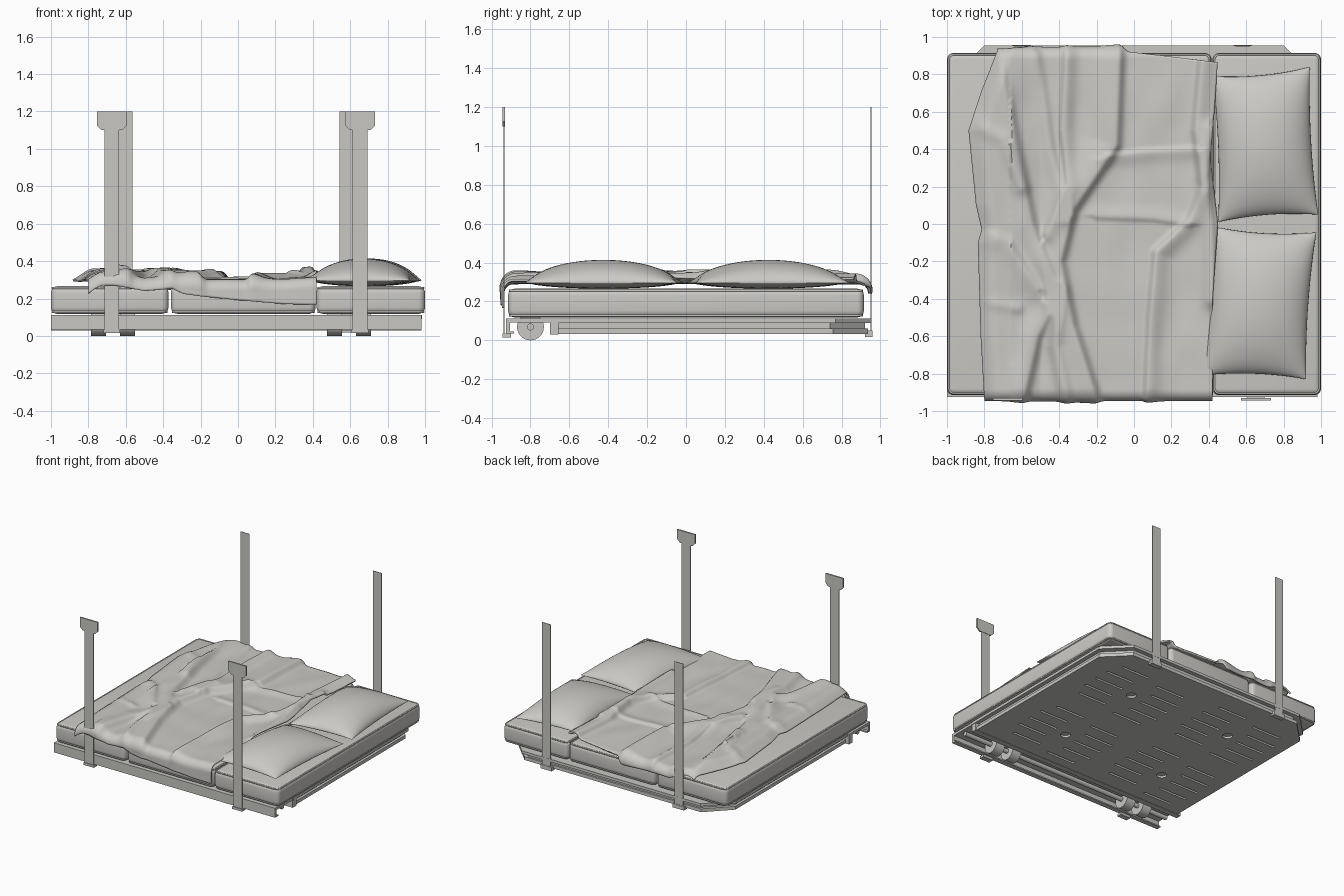
import bpy, bmesh, math
from mathutils import Vector, noise

if "Cube" in bpy.data.objects:
    bpy.data.objects.remove(bpy.data.objects["Cube"])


def material(name, rgb):
    m = bpy.data.materials.new(name)
    m.diffuse_color = (*rgb, 1)
    m.use_nodes = True
    m.node_tree.nodes["Principled BSDF"].inputs["Base Color"].default_value = m.diffuse_color
    return m


FABRIC = material("warm light grey fabric", (0.60, 0.59, 0.565))
METAL = material("light grey frame", (0.58, 0.575, 0.55))


def make(name, bm, mat, smooth=None):
    bmesh.ops.recalc_face_normals(bm, faces=bm.faces)
    me = bpy.data.meshes.new(name)
    bm.to_mesh(me)
    bm.free()
    ob = bpy.data.objects.new(name, me)
    bpy.context.collection.objects.link(ob)
    me.materials.append(mat)
    if smooth:
        bpy.ops.object.select_all(action='DESELECT')
        ob.select_set(True)
        bpy.context.view_layer.objects.active = ob
        bpy.ops.object.shade_smooth_by_angle(angle=math.radians(smooth))
    return ob


def add_prism(bm, pts, vec):
    """Extrude a closed outline of 3D points along vec."""
    a = [bm.verts.new(p) for p in pts]
    b = [bm.verts.new(Vector(p) + Vector(vec)) for p in pts]
    bm.faces.new(a)
    bm.faces.new(b[::-1])
    for i in range(len(a)):
        j = (i + 1) % len(a)
        bm.faces.new((a[i], b[i], b[j], a[j]))


def prism(name, pts, vec, mat, smooth=None):
    bm = bmesh.new()
    add_prism(bm, pts, vec)
    return make(name, bm, mat, smooth)


def box(name, x0, x1, y0, y1, z0, z1, mat):
    return prism(name, [(x0, y0, z0), (x1, y0, z0), (x1, y1, z0), (x0, y1, z0)],
                 (0, 0, z1 - z0), mat)


def table(t, pts):
    """Piecewise linear lookup."""
    if t <= pts[0][0]:
        return pts[0][1]
    for (a, va), (b, vb) in zip(pts, pts[1:]):
        if t <= b:
            return va + (vb - va) * (t - a) / (b - a)
    return pts[-1][1]


# Mattress cushions with piping
def cushion(name, x0, x1):
    y0, y1, z0, z1 = -0.915, 0.915, 0.118, 0.266
    ob = box(name, x0, x1, y0, y1, z0, z1, FABRIC)
    bm = bmesh.new()
    bm.from_mesh(ob.data)
    bmesh.ops.bevel(bm, geom=bm.edges[:], offset=0.035, segments=5, profile=0.5, affect='EDGES')
    bm.to_mesh(ob.data)
    bm.free()
    ob.data.shade_smooth()
    for tag, z in (("lower", z0 + 0.01), ("upper", z1 - 0.01)):
        cu = bpy.data.curves.new(f"{name}_{tag}_piping", 'CURVE')
        cu.dimensions = '3D'
        cu.bevel_depth, cu.bevel_resolution = 0.006, 1
        sp = cu.splines.new('POLY')
        r, d, pts = 0.03, 0.009, []
        for k, (cx, cy) in enumerate(((x1, y1), (x0, y1), (x0, y0), (x1, y0))):
            cx += (-d - r) if cx == x1 else (d + r)
            cy += (-d - r) if cy == y1 else (d + r)
            for s in range(5):
                a = math.pi / 2 * (k + s / 4)
                pts.append((cx + r * math.cos(a), cy + r * math.sin(a), z, 1))
        sp.points.add(len(pts) - 1)
        for p, co in zip(sp.points, pts):
            p.co = co
        sp.use_cyclic_u = True
        cu.materials.append(FABRIC)
        bpy.context.collection.objects.link(bpy.data.objects.new(cu.name, cu))


cushion("foot_cushion", -1.0, -0.372)
cushion("middle_cushion", -0.358, 0.415)
cushion("head_cushion", 0.42, 1.0)


# Pillows: puffed grids with pinched corners
def pillow(name, corners, n=30):
    c = [Vector(p) for p in corners]
    bm = bmesh.new()
    for side, h in ((1, 0.118), (-1, 0.03)):
        g = []
        for i in range(n + 1):
            for j in range(n + 1):
                u, v = -math.cos(math.pi * i / n), -math.cos(math.pi * j / n)
                uu, vv = u * (1 - 0.06 * (1 - v * v)), v * (1 - 0.05 * (1 - u * u))
                s, t = (uu + 1) / 2, (vv + 1) / 2
                p = c[0] * (1-s) * (1-t) + c[1] * s * (1-t) + c[2] * s * t + c[3] * (1-s) * t
                puff = max(0, (1 - u * u) * (1 - v * v)) ** 0.55
                g.append(bm.verts.new((p.x, p.y, 0.296 + side * h * puff)))
        for i in range(n):
            for j in range(n):
                a = i * (n + 1) + j
                bm.faces.new((g[a], g[a + n + 1], g[a + n + 2], g[a + 1]))
    bmesh.ops.remove_doubles(bm, verts=bm.verts, dist=0.0005)
    make(name, bm, FABRIC, 70)


pillow("rear_pillow", ((0.45, 0.01), (0.985, 0.05), (0.94, 0.84), (0.42, 0.79)))
pillow("front_pillow", ((0.36, -0.81), (0.92, -0.83), (0.975, -0.045), (0.43, -0.015)))

# Blanket folds: path, height, width on the left and right of the path
FOLDS = [
    ([(-.08, .95), (-.1, .42), (-.33, .08), (-.40, -.2), (-.33, -.55), (-.2, -.95)], .042, .03, .12),
    ([(-.74, .95), (-.62, .35), (-.55, 0), (-.42, -.38), (-.52, -.6), (-.6, -.95)], .034, .03, .08),
    ([(-.36, .95), (-.38, .5), (-.35, .2), (-.47, -.05)], .028, .05, .02),
    ([(-.52, .9), (-.45, .4), (-.35, .05)], .022, .03, .05),
    ([(.37, .95), (.33, .5), (.37, .2), (.3, .02), (.12, -.15), (.09, -.5), (.07, -.95)], .032, .06, .02),
    ([(.41, .5), (.38, .25), (.41, .0), (.42, -.4)], .03, .03, .05),
    ([(-.15, .36), (.05, .385), (.33, .40)], .014, .015, .05),
    ([(-.2, .04), (.1, .03), (.3, .0)], .012, .05, .015),
    ([(-.88, .55), (-.7, .45), (-.6, .2)], .018, .04, .04),
    ([(-.83, -.03), (-.68, -.1), (-.52, -.35)], .025, .03, .07),
    ([(-.8, -.42), (-.62, -.45)], .012, .03, .03),
    ([(-.40, -.35), (-.42, -.65), (-.36, -.95)], .03, .04, .04),
]


def folds(x, y):
    h = 0.0
    for path, height, wl, wr in FOLDS:
        best, sgn, fade = 9, 1, 1
        for k, ((ax, ay), (bx, by)) in enumerate(zip(path, path[1:])):
            dx, dy = bx - ax, by - ay
            t = max(0, min(1, ((x - ax) * dx + (y - ay) * dy) / (dx * dx + dy * dy)))
            d = math.hypot(x - ax - t * dx, y - ay - t * dy)
            if d < best:
                best, sgn = d, dx * (y - ay) - dy * (x - ax)
        w = wl if sgn > 0 else wr
        h += height * math.exp(-(best / w) ** 2)
    return min(h, 0.055)


NX, NY, R, Y0 = 130, 170, 0.062, 0.885
bm = bmesh.new()
grid = []
for i in range(NX + 1):
    for j in range(NY + 1):
        t, w = i / NX, j / NY
        xm = -0.82 + 1.25 * t
        s0 = -Y0 - table(xm, [(-.8, .11), (-.36, .095), (-.3, .12), (.42, .185)])
        s1 = Y0 + table(xm, [(-.8, .06), (-.6, .10), (-.15, .10), (-.08, .04), (.42, -.02)])
        s = s0 + (s1 - s0) * w
        xl = table(s, [(-.95, -.80), (-.6, -.82), (-.1, -.835), (-.03, -.815), (.1, -.845),
                       (.5, -.885), (.7, -.82), (.93, -.73)])
        xr = table(s, [(-.95, .42), (-.4, .42), (0, .45), (.35, .41), (.6, .43), (.9, .45)])
        x = xl + (xr - xl) * t
        yc = max(-0.93, min(0.93, s))
        base = table(x, [(-.9, .33), (-.78, .348), (-.66, .34), (-.5, .305), (-.35, .312),
                         (-.2, .305), (0, .303), (.25, .305), (.45, .32)])
        bump = folds(x, yc) + 0.007 * noise.noise(Vector((x * 7, yc * 4, 3)))
        if x < -.66:
            bump *= .6
        f = min(1, (x - xl) / 0.10)
        base = 0.30 + (base - 0.30) * math.sin(f * math.pi / 2)
        bump *= 0.2 + 0.8 * f
        # roll over the mattress edge, then hang straight down
        over = max(0, abs(s) - Y0)
        a = min(over / R, math.pi / 2)
        hang = max(0, over - R * math.pi / 2)
        k = bump * (1 - 0.75 * a / (math.pi / 2))
        y = math.copysign(min(abs(s), Y0) + (R + k) * math.sin(a), s)
        z = base - R + (R + k) * math.cos(a) - hang
        if over == 0:
            z = max(z, 0.282)
        grid.append(bm.verts.new((x, y, z)))
for i in range(NX):
    for j in range(NY):
        a = i * (NY + 1) + j
        bm.faces.new((grid[a], grid[a + NY + 1], grid[a + NY + 2], grid[a + 1]))
blanket = make("blanket", bm, FABRIC, 60)
mod = blanket.modifiers.new("thickness", 'SOLIDIFY')
mod.thickness, mod.offset = 0.012, -1


# Platform layers with chamfered rear corners
def plate(name, hx, y0, y1, cut, z0, z1):
    pts = [(-hx, y0, z0), (hx, y0, z0), (hx, y1 - cut, z0), (hx - cut, y1, z0),
           (-hx + cut, y1, z0), (-hx, y1 - cut, z0)]
    return prism(name, pts, (0, 0, z1 - z0), METAL)


plate("platform_top", 0.985, -0.70, 0.955, 0.185, 0.09, 0.112)
plate("platform_core", 0.95, -0.70, 0.92, 0.18, 0.055, 0.09)
board = plate("platform_underside", 0.97, -0.69, 0.935, 0.18, 0.033, 0.06)

# Ventilation slots and round holes cut in the underside
bm = bmesh.new()


def pill(cx, cy, half, r):
    pts = []
    for k in range(16):
        a = 2 * math.pi * (k + 0.5) / 16
        pts.append((cx + math.copysign(half, math.cos(a)) + r * math.cos(a), cy + r * math.sin(a), 0.0))
    add_prism(bm, pts, (0, 0, 0.05))


for cx in (-0.51, 0.42):
    for cy in (-0.29, 0.47):
        pill(cx, cy, 0, 0.038)
        for dy in (-0.25, -0.125, 0, 0.125, 0.25):
            off = 0.24 if dy in (-0.125, 0, 0.125) else 0.19
            for side in (-1, 1):
                pill(cx + side * off, cy + dy + 0.03 * side, 0.12, 0.009)
cutter = make("slot_cutter", bm, METAL)
cutter.hide_render = True
mod = board.modifiers.new("slots", 'BOOLEAN')
mod.object, mod.operation, mod.solver = cutter, 'DIFFERENCE', 'EXACT'
bpy.context.view_layer.objects.active = board
bpy.ops.object.modifier_apply(modifier="slots")
bpy.data.objects.remove(cutter)

# Front rail: open-bottomed channel along x
profile = [(-.925, .02), (-.885, .02), (-.885, .045), (-.905, .045), (-.905, .092), (-.70, .092),
           (-.70, .03), (-.655, .03), (-.655, .112), (-.925, .112)]
prism("front_rail", [(-1.0, y, z + (.015 if z == .02 else 0)) for y, z in profile], (1.98, 0, 0), METAL)


# Strap spools and their shaft
def cylinder(name, x0, x1, r):
    pts = [(x0, -.80 + r * math.cos(a), .069 + r * math.sin(a))
           for a in (2 * math.pi * k / 32 for k in range(32))]
    prism(name, pts, (x1 - x0, 0, 0), METAL, 30)


for n, x in enumerate((-0.745, -0.59, 0.515, 0.672)):
    cylinder(f"strap_spool_{n + 1}", x - 0.04, x + 0.04, 0.069)
cylinder("spool_shaft", -0.98, 0.96, 0.018)

# Hanging straps, hooks and ceiling brackets
for side, xf, xr in (("left", -0.675, -0.602), ("right", 0.653, 0.582)):
    box(f"{side}_front_strap", xf - .04, xf + .04, -.938, -.934, .02, 1.2, METAL)
    box(f"{side}_rear_strap", xr - .039, xr + .039, .950, .954, .03, 1.2, METAL)
    box(f"{side}_front_hook", xf - .045, xf + .045, -.943, -.90, .015, .035, METAL)
    box(f"{side}_rear_hook", xr - .05, xr + .05, .92, .958, .018, .05, METAL)
    outline = [(-.08, 1.2), (-.08, 1.125), (-.055, 1.1), (.055, 1.1), (.08, 1.125), (.08, 1.2)]
    prism(f"{side}_ceiling_bracket", [(xf + x, -.943, z) for x, z in outline], (0, .012, 0), METAL)
